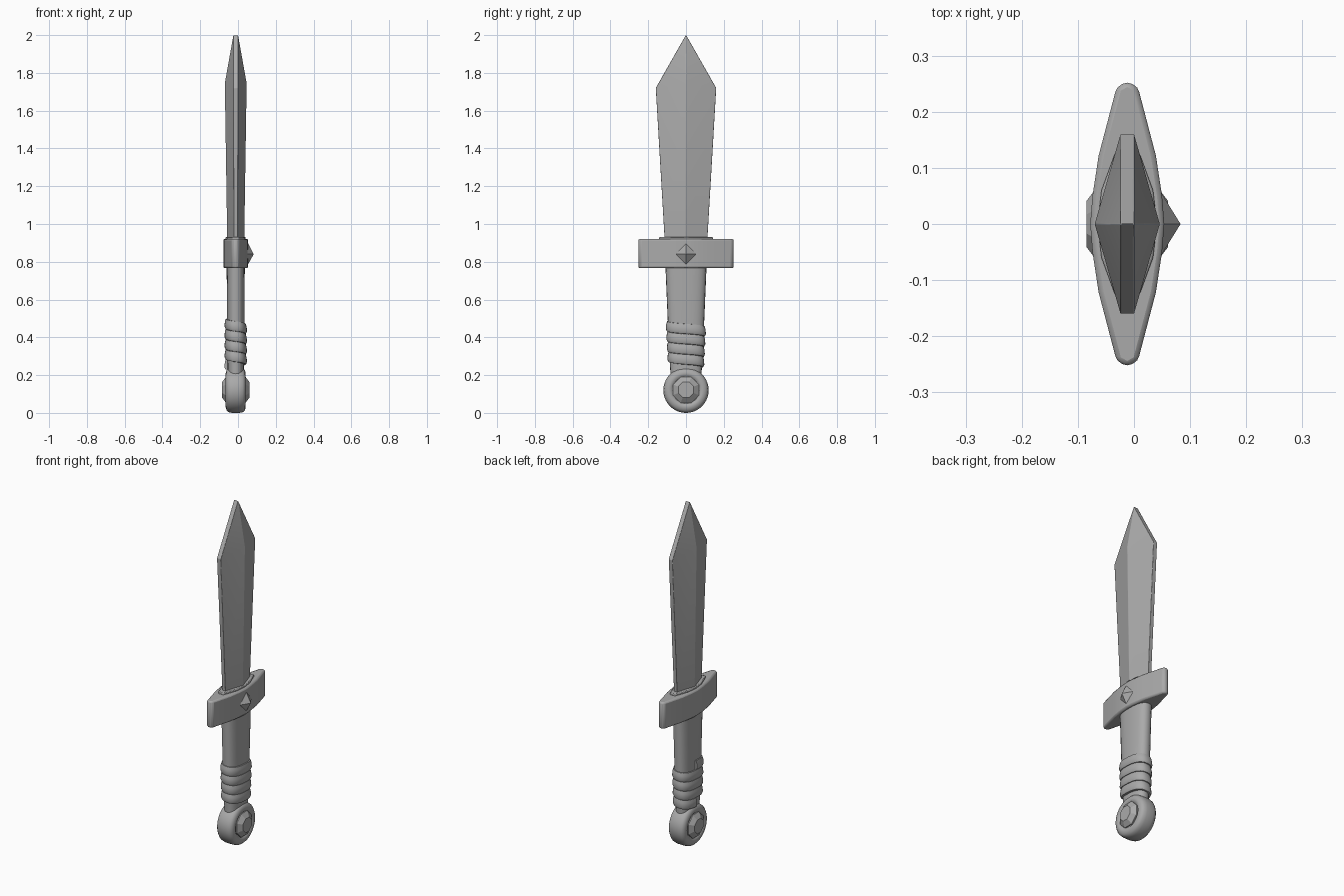
import bpy, bmesh, math
from mathutils import Vector

cube = bpy.data.objects.get("Cube")
if cube:
    bpy.data.objects.remove(cube, do_unlink=True)

CX = -0.012  # centre plane of the dagger

grey = bpy.data.materials.new("plain grey")
grey.use_nodes = True
colour = (0.4, 0.4, 0.4, 1)
grey.diffuse_color = colour
grey.node_tree.nodes["Principled BSDF"].inputs["Base Color"].default_value = colour


def finish(name, bm, bevel=0, angle=35, segments=2):
    """Turn a bmesh into a named, shaded object."""
    bmesh.ops.remove_doubles(bm, verts=bm.verts, dist=1e-5)
    bmesh.ops.recalc_face_normals(bm, faces=bm.faces)
    mesh = bpy.data.meshes.new(name)
    bm.to_mesh(mesh)
    bm.free()
    mesh.materials.append(grey)
    ob = bpy.data.objects.new(name, mesh)
    bpy.context.collection.objects.link(ob)
    if bevel:
        mod = ob.modifiers.new("soft edges", "BEVEL")
        mod.width, mod.segments = bevel, segments
        mod.limit_method, mod.angle_limit = "ANGLE", math.radians(30)
    bpy.ops.object.select_all(action="DESELECT")
    ob.select_set(True)
    bpy.context.view_layer.objects.active = ob
    bpy.ops.object.shade_smooth_by_angle(angle=math.radians(angle))
    return ob


def loft(rings, caps=True):
    """Skin a list of equal closed rings of points."""
    bm = bmesh.new()
    loops = [[bm.verts.new(p) for p in ring] for ring in rings]
    n = len(loops[0])
    for a, b in zip(loops, loops[1:]):
        for i in range(n):
            j = (i + 1) % n
            bm.faces.new((a[i], a[j], b[j], b[i]))
    if caps:
        bm.faces.new(loops[0][::-1])
        bm.faces.new(loops[-1])
    return bm


def mirrored(quarter, z):
    """Outline in the horizontal plane from a quarter, given from +x to +y."""
    half = quarter + [(-x, y) for x, y in reversed(quarter)]
    full = half + [(-x, -y) for x, y in half]
    points = []
    for x, y in full:
        p = Vector((CX + x, y, z))
        if not any((p - q).length < 1e-6 for q in points):
            points.append(p)
    return points


def oval(rx, ry, z, n=24, power=0.8):
    """Slightly squared oval ring."""
    ring = []
    for i in range(n):
        t = math.tau * i / n
        c, s = math.cos(t), math.sin(t)
        ring.append((CX + rx * math.copysign(abs(c) ** power, c),
                     ry * math.copysign(abs(s) ** power, s), z))
    return ring


def lathe(profile, n, z, turn=0):
    """Spin (x, radius) pairs about the x axis at height z."""
    return loft([[(CX + x, r * math.cos(turn + math.tau * i / n),
                   z + r * math.sin(turn + math.tau * i / n)) for i in range(n)]
                 for x, r in profile])


# Blade: diamond section with narrow flat edges, flaring to the shoulder
bm = bmesh.new()


def blade_ring(ridge, edge, y, z_ridge, z_edge):
    ring = mirrored([(ridge, 0), (edge, y)], z_edge)
    for p in ring:
        if abs(p.y) < 1e-6:
            p.z = z_ridge
    return ring


bm.free()
bm = loft([blade_ring(0.045, 0.01, 0.112, 0.9, 0.9),
           blade_ring(0.058, 0.012, 0.16, 1.745, 1.72),
           blade_ring(0.013, 0.011, 0.002, 2.0, 1.998)])
finish("blade", bm, bevel=0.003, angle=30)

# Collar where the blade enters the guard
collar = [(0.053, 0), (0.046, 0.06), (0.016, 0.142)]
finish("blade_collar", loft([mirrored(collar, z) for z in (0.9, 0.932)]), bevel=0.004)

# Guard: long lens-shaped block
guard = [(0.066, 0), (0.062, 0.05), (0.051, 0.122), (0.019, 0.244), (0, 0.254)]
finish("guard", loft([mirrored(guard, z) for z in (0.766, 0.921)]), bevel=0.009)

# Pyramid stud on the left face of the guard
bm = bmesh.new()
tip = bm.verts.new((0.083, 0, 0.84))
base = [bm.verts.new((0.047, y, z)) for y, z in
        ((0.058, 0.84), (0, 0.91), (-0.058, 0.84), (0, 0.775))]
for i in range(4):
    bm.faces.new((base[i], base[(i + 1) % 4], tip))
bm.faces.new(base[::-1])
finish("guard_stud", bm, angle=10)

# Grip
finish("grip", loft([oval(0.042, 0.082, 0.2), oval(0.046, 0.095, 0.45),
                     oval(0.048, 0.109, 0.78)]))

# Wrapping: one flattened cord wound down the lower grip
TURNS, STEPS, PITCH = 4, 32, 0.054
cord = [(0.9, -0.028), (1.12, -0.026), (1.2, -0.014),
        (1.17, 0.01), (1.1, 0.026), (0.9, 0.027)]
rings = []
for k in range(TURNS * STEPS + 1):
    t = math.tau * k / STEPS + math.pi
    z = 0.472 - PITCH * k / STEPS
    c, s = math.cos(t), math.sin(t)
    ry = 0.082 + 0.045 * (z - 0.2)
    rings.append([(CX + 0.046 * (1 + 1.5 * (f - 1)) * math.copysign(abs(c) ** 0.8, c),
                   ry * (1 + 0.7 * (f - 1)) * math.copysign(abs(s) ** 0.8, s),
                   z + dz) for f, dz in cord])
finish("grip_wrap", loft(rings), angle=40)

# Pommel: rounded disc with a cut stone on each face
side = [(0.046, 0.072), (0.052, 0.08), (0.053, 0.092), (0.048, 0.107),
        (0.038, 0.116), (0.02, 0.12)]
profile = side + [(-x, r) for x, r in reversed(side)]
finish("pommel", lathe(profile, 40, 0.12))
for name, sign in (("left", 1), ("right", -1)):
    stone = [(sign * x, r) for x, r in ((0.03, 0.074), (0.052, 0.074), (0.073, 0.044))]
    finish("pommel_stone_" + name, lathe(stone, 8, 0.122, math.pi / 8), angle=10)
